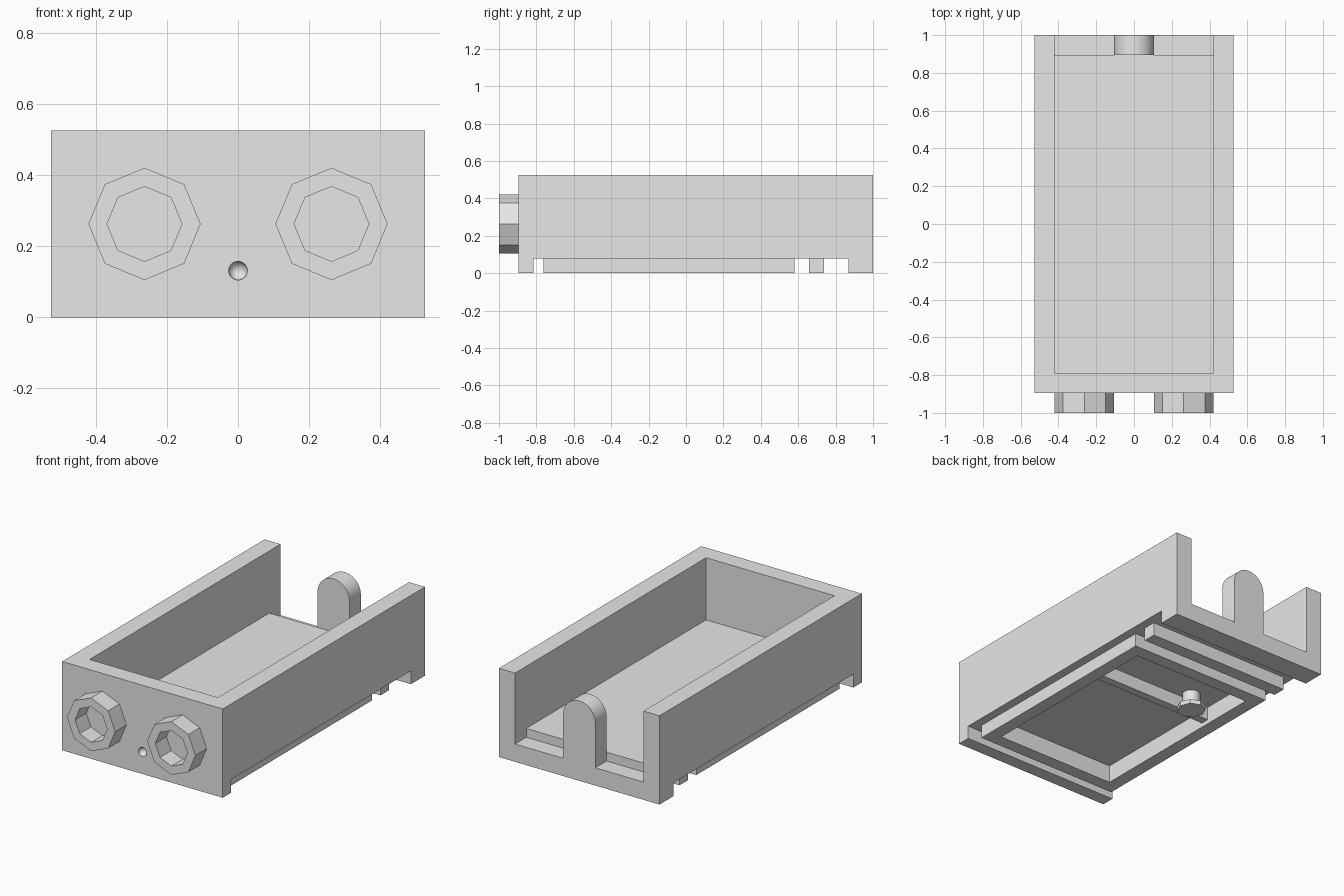
import bpy, bmesh, math
from mathutils import Matrix, Vector

old = bpy.data.objects.get("Cube")
if old:
    bpy.data.objects.remove(old, do_unlink=True)

grey = bpy.data.materials.new("plain grey")
grey.use_nodes = True
grey.diffuse_color = (0.8, 0.8, 0.8, 1)
grey.node_tree.nodes["Principled BSDF"].inputs["Base Color"].default_value = (0.8, 0.8, 0.8, 1)

U = 2 / 19            # wall thickness, the base module
W = 5 * U             # half width and height of the case
FRONT, BACK = -1 + U, 1.0
UNDER = 0.75 * U      # height of the underside recess


def finish(name, bm):
    bmesh.ops.recalc_face_normals(bm, faces=bm.faces)
    mesh = bpy.data.meshes.new(name)
    bm.to_mesh(mesh)
    bm.free()
    mesh.materials.append(grey)
    ob = bpy.data.objects.new(name, mesh)
    bpy.context.collection.objects.link(ob)
    return ob


def box(name, half_x, y0, y1, z0, z1):
    bm = bmesh.new()
    size = Matrix.Diagonal((2 * half_x, y1 - y0, z1 - z0, 1))
    place = Matrix.Translation((0, (y0 + y1) / 2, (z0 + z1) / 2))
    bmesh.ops.create_cube(bm, size=1, matrix=place @ size)
    return finish(name, bm)


def cylinder(name, radius, depth, centre, sides, axis="Z"):
    bm = bmesh.new()
    turn = Matrix.Rotation(math.pi / 2, 4, "X") if axis == "Y" else Matrix()
    bmesh.ops.create_cone(bm, cap_ends=True, segments=sides, radius1=radius, radius2=radius,
                          depth=depth, matrix=Matrix.Translation(centre) @ turn)
    return finish(name, bm)


def activate(ob):
    bpy.ops.object.select_all(action="DESELECT")
    ob.select_set(True)
    bpy.context.view_layer.objects.active = ob


def cut(ob, *cutters):
    for cutter in cutters:
        mod = ob.modifiers.new("cut", "BOOLEAN")
        mod.operation, mod.solver, mod.object = "DIFFERENCE", "EXACT", cutter
        activate(ob)
        bpy.ops.object.modifier_apply(modifier=mod.name)
        bpy.data.objects.remove(cutter, do_unlink=True)


def smooth(ob):
    activate(ob)
    bpy.ops.object.shade_smooth_by_angle()


# Underside frame opening, shared by the case and the frame
def opening(name):
    return box(name, 3.75 * U, -0.684, 0.5, -0.2, U)


# Case: open tray with a lower ledge at the back and a recessed underside
case = box("case", W, FRONT, BACK, 0, W)
bm = bmesh.new()
bmesh.ops.create_uvsphere(bm, u_segments=24, v_segments=16, radius=U / 4,
                          matrix=Matrix.Translation((0, FRONT, 1.25 * U)))
dimple = finish("dimple_cutter", bm)
cut(case,
    box("tray_cutter", 4 * U, FRONT + U, 1.2, 1.5 * U, 1),
    box("ledge_cutter", 4 * U, BACK - U, 1.2, U, 1),
    box("recess_cutter", 1, FRONT + UNDER, 0.868, -0.2, UNDER),
    opening("cavity_cutter"),
    dimple)
smooth(case)

# Underside rails
frame = box("underside_frame", 4.5 * U, -0.763, 0.579, 0, UNDER)
cut(frame, opening("frame_cutter"))
box("underside_rail", 4.5 * U, 0.658, 0.737, 0, UNDER)
box("cavity_bar", 3.75 * U, 0.12, 0.17, 0.25 * U, U)

# Small headed peg inside the underside cavity
smooth(cylinder("peg_stem", 0.05, 0.1, (-0.23, 0.225, 0.055), 24))
cylinder("peg_head", 0.08, 0.026, (-0.23, 0.225, 0.015), 8)

# Octagonal sockets on the front
for side, label in ((-1, "right"), (1, "left")):
    centre = Vector((side * 2.5 * U, FRONT - U / 2, 2.5 * U))
    socket = cylinder(label + "_socket", 1.5 * U, U, centre, 8, "Y")
    cut(socket, cylinder("bore_cutter", U, 3 * U, centre, 8, "Y"))

# Round-topped tongue at the back
bm = bmesh.new()
outline = [(-U, U), (U, U)]
steps = 24
for i in range(steps + 1):
    a = math.pi * i / steps
    outline.append((U * math.cos(a), 3.5 * U + U * math.sin(a)))
face = bm.faces.new([bm.verts.new((x, BACK - U, z)) for x, z in outline])
grown = bmesh.ops.extrude_face_region(bm, geom=[face], use_keep_orig=True)
moved = [v for v in grown["geom"] if isinstance(v, bmesh.types.BMVert)]
bmesh.ops.translate(bm, verts=moved, vec=(0, U, 0))
smooth(finish("back_tongue", bm))
